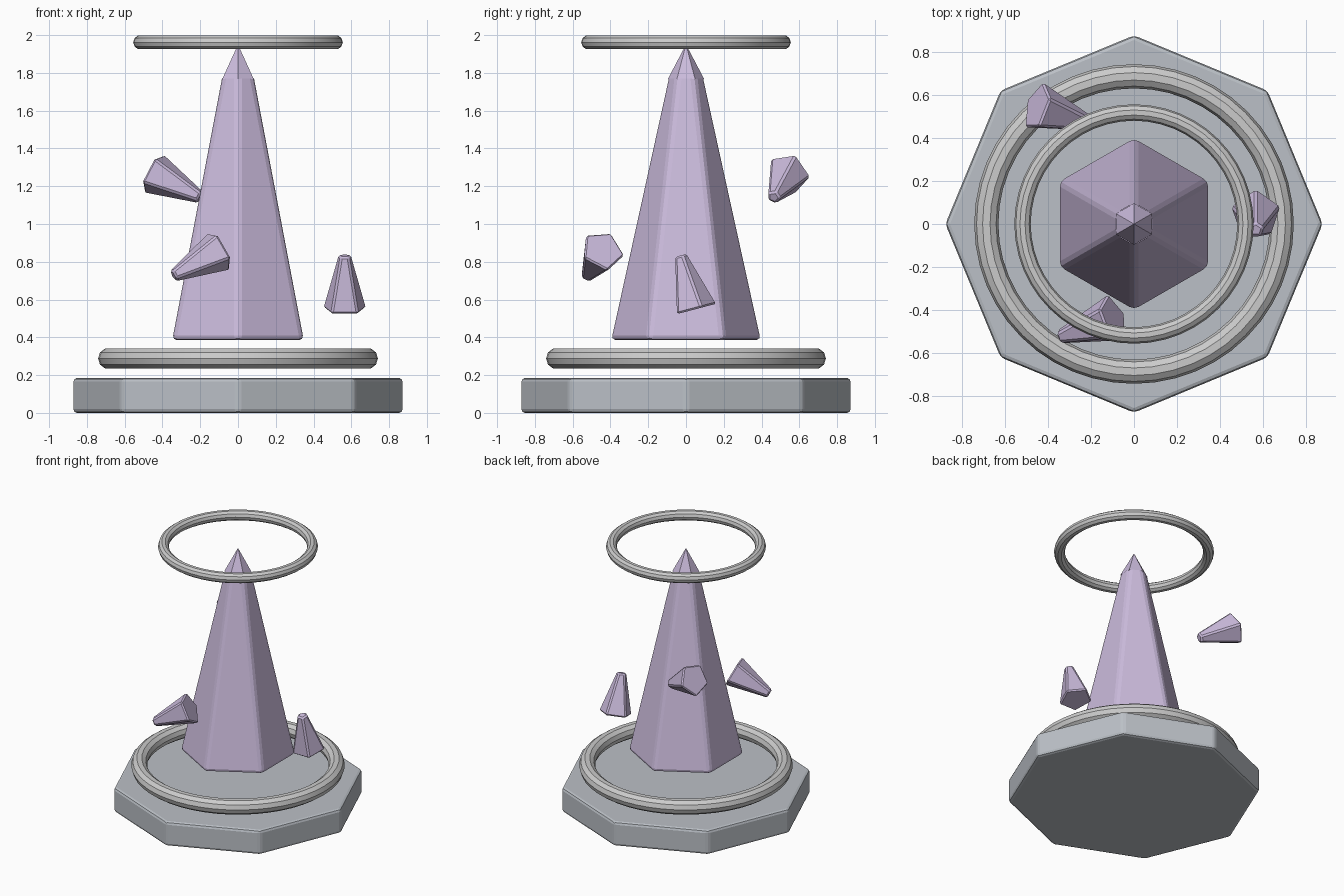
import bpy, bmesh, math
from mathutils import Vector, Matrix

if "Cube" in bpy.data.objects:
    bpy.data.objects.remove(bpy.data.objects["Cube"])


def material(name, rgb):
    m = bpy.data.materials.new(name)
    m.diffuse_color = (*rgb, 1)
    m.use_nodes = True
    m.node_tree.nodes["Principled BSDF"].inputs["Base Color"].default_value = m.diffuse_color
    return m


VIOLET = material("violet_crystal", (0.60, 0.50, 0.72))
STONE = material("slate_stone", (0.50, 0.53, 0.57))


def prism(name, sides, r1, r2, depth, matrix, mat, bevel=0.0, segments=1, open_top=False):
    """Tapered prism along local z, first corner on local +y."""
    bm = bmesh.new()
    bmesh.ops.create_cone(bm, cap_ends=True, segments=sides,
                          radius1=r1, radius2=r2, depth=depth)
    if open_top:
        top = [f for f in bm.faces if f.normal.z > 0.9]
        bmesh.ops.delete(bm, geom=top, context='FACES_ONLY')
    bm.transform(matrix)
    me = bpy.data.meshes.new(name)
    bm.to_mesh(me)
    bm.free()
    me.materials.append(mat)
    ob = bpy.data.objects.new(name, me)
    bpy.context.collection.objects.link(ob)
    if bevel:
        mod = ob.modifiers.new("Bevel", 'BEVEL')
        mod.width = bevel
        mod.segments = segments
        mod.limit_method = 'ANGLE'
        mod.angle_limit = math.radians(30)
    return ob


def upright(name, sides, r1, r2, z0, z1, mat, **kw):
    return prism(name, sides, r1, r2, z1 - z0,
                 Matrix.Translation((0, 0, (z0 + z1) / 2)), mat, **kw)


def shard(name, wide_centre, axis, corner):
    """Floating five-sided shard; axis points from wide to narrow end."""
    z = Vector(axis).normalized()
    y = Vector(corner)
    y = (y - z * y.dot(z)).normalized()
    x = y.cross(z)
    length = 0.295
    rot = Matrix((x, y, z)).transposed().to_4x4()
    centre = Vector(wide_centre) + z * length / 2
    prism(name, 5, 0.121, 0.037, length, Matrix.Translation(centre) @ rot,
          VIOLET, bevel=0.01)


def ring(name, z, major, minor):
    bpy.ops.mesh.primitive_torus_add(location=(0, 0, z), major_radius=major,
                                     minor_radius=minor, major_segments=48,
                                     minor_segments=10)
    ob = bpy.context.object
    ob.name = name
    bpy.ops.object.shade_smooth_by_angle(angle=math.radians(30))


# Octagonal base
upright("base_plinth", 8, 0.875, 0.875, 0.0, 0.185, STONE, bevel=0.02, segments=2)

# Rings
ring("lower_ring", 0.288, 0.685, 0.056)
ring("upper_ring", 1.962, 0.517, 0.038)

# Main crystal and its tip
upright("main_crystal", 6, 0.402, 0.098, 0.385, 1.77, VIOLET,
        bevel=0.025, segments=2, open_top=True)
upright("crystal_tip", 6, 0.096, 0.0, 1.768, 1.95, VIOLET)

# Floating shards
shard("right_shard", (0.565, 0.047, 0.548), (0, -0.255, 0.967), (0, 0.967, 0.255))
shard("front_shard", (-0.093, -0.440, 0.862), (-0.84, -0.28, -0.46), (-0.05, 0.042, 0.085))
shard("back_shard", (-0.452, 0.544, 1.271), (0.856, -0.27, -0.44), (0.05, 0.036, 0.09))
